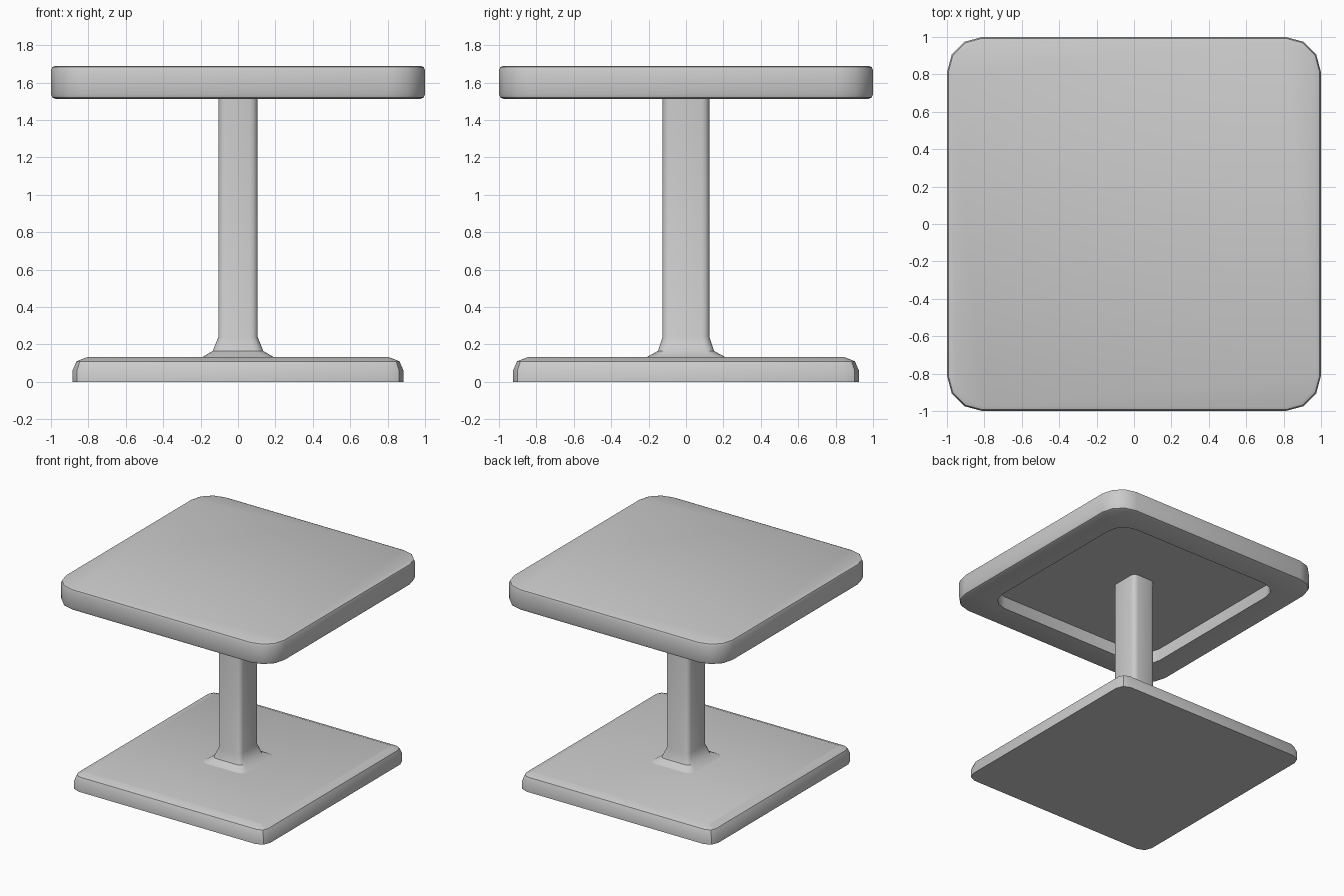
import bpy, bmesh
from math import sin, cos, pi, radians

if "Cube" in bpy.data.objects:
    bpy.data.objects.remove(bpy.data.objects["Cube"])


def ring(hx, hy, r, z, seg):
    """Rounded rectangle outline at height z."""
    pts = []
    for i, (sx, sy) in enumerate(((1, 1), (-1, 1), (-1, -1), (1, -1))):
        for k in range(seg + 1):
            a = i * pi / 2 + k / seg * pi / 2
            pts.append((sx * (hx - r) + r * cos(a), sy * (hy - r) + r * sin(a), z))
    return pts


def loft(name, rings, seg, smooth=40):
    """Skin a stack of (hx, hy, corner radius, z) outlines and cap both ends."""
    bm = bmesh.new()
    loops = [[bm.verts.new(p) for p in ring(*r, seg)] for r in rings]
    for a, b in zip(loops, loops[1:]):
        n = len(a)
        for i in range(n):
            j = (i + 1) % n
            bm.faces.new((a[i], a[j], b[j], b[i]))
    bm.faces.new(list(reversed(loops[0])))
    bm.faces.new(loops[-1])
    bmesh.ops.recalc_face_normals(bm, faces=bm.faces)
    me = bpy.data.meshes.new(name)
    bm.to_mesh(me)
    bm.free()
    ob = bpy.data.objects.new(name, me)
    bpy.context.collection.objects.link(ob)
    bpy.ops.object.select_all(action='DESELECT')
    ob.select_set(True)
    bpy.context.view_layer.objects.active = ob
    bpy.ops.object.shade_smooth_by_angle(angle=radians(smooth))
    return ob


# Base plate with a rounded upper edge
BX, BY = 0.885, 0.925
loft("base", [
    (BX, BY, 0.08, 0),
    (BX, BY, 0.08, 0.06),
    (BX - 0.022, BY - 0.022, 0.06, 0.11),
    (BX - 0.08, BY - 0.08, 0.005, 0.133),
], 2)

# Post with a flared foot, reaching up into the recess of the top
loft("post", [
    (0.195, 0.215, 0.05, 0.13),
    (0.135, 0.15, 0.045, 0.165),
    (0.105, 0.125, 0.04, 0.24),
    (0.105, 0.125, 0.04, 1.62),
], 3)

# Table top: starts inside the underside recess, runs over the rim and up
loft("table_top", [
    (0.78, 0.78, 0.15, 1.615),
    (0.78, 0.78, 0.15, 1.513),
    (0.975, 0.975, 0.165, 1.513),
    (0.993, 0.993, 0.183, 1.52),
    (1, 1, 0.19, 1.538),
    (1, 1, 0.19, 1.665),
    (0.993, 0.993, 0.183, 1.683),
    (0.975, 0.975, 0.165, 1.69),
], 3)
